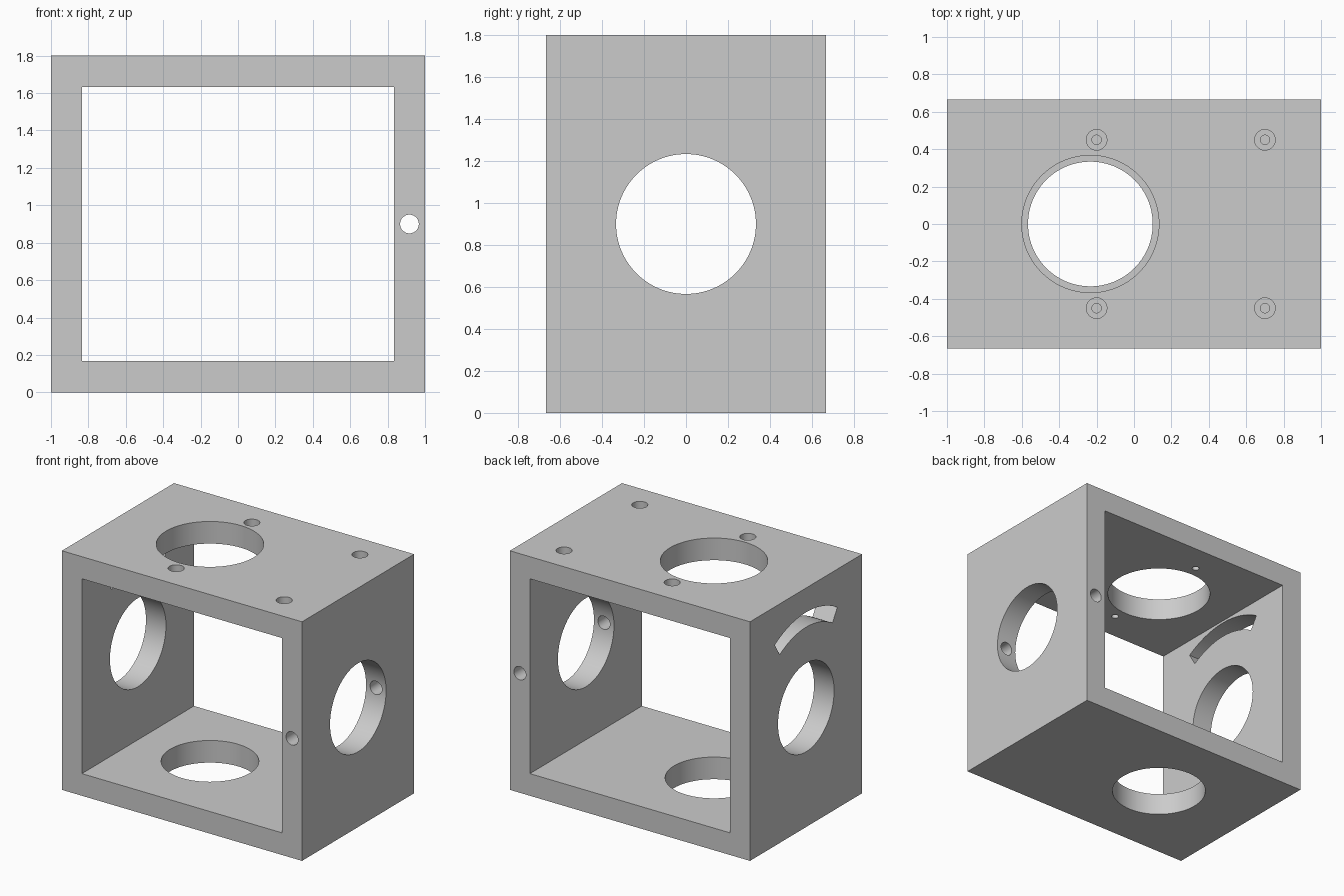
import bpy
import bmesh
from math import pi, sin, cos, radians
from mathutils import Matrix, Vector

if "Cube" in bpy.data.objects:
    bpy.data.objects.remove(bpy.data.objects["Cube"], do_unlink=True)

U = 1 / 60                      # one design unit
W, D, H, WALL = 120 * U, 80 * U, 108 * U, 10 * U
MID = H / 2

grey = bpy.data.materials.new("plain grey")
grey.use_nodes = True
grey.diffuse_color = (0.6, 0.6, 0.6, 1)
grey.node_tree.nodes["Principled BSDF"].inputs["Base Color"].default_value = (0.6, 0.6, 0.6, 1)


def new_object(name, bm):
    bmesh.ops.recalc_face_normals(bm, faces=bm.faces)
    mesh = bpy.data.meshes.new(name)
    bm.to_mesh(mesh)
    bm.free()
    obj = bpy.data.objects.new(name, mesh)
    bpy.context.collection.objects.link(obj)
    mesh.materials.append(grey)
    return obj


def box(name, size, centre):
    bm = bmesh.new()
    bmesh.ops.create_cube(bm, size=1, matrix=Matrix.Translation(centre) @ Matrix.Diagonal((*size, 1)))
    return new_object(name, bm)


def cylinder(name, radius, length, centre, axis="Z", sides=96):
    turn = {"X": Matrix.Rotation(pi / 2, 4, "Y"),
            "Y": Matrix.Rotation(pi / 2, 4, "X"),
            "Z": Matrix.Identity(4)}[axis]
    bm = bmesh.new()
    bmesh.ops.create_cone(bm, cap_ends=True, segments=sides, radius1=radius, radius2=radius,
                          depth=length, matrix=Matrix.Translation(centre) @ turn)
    return new_object(name, bm)


def arc_slot(name, inner, outer, half_angle, x0, x1, steps=24):
    # Curved slot profile around the side hole, extruded along x
    bm = bmesh.new()
    angles = [half_angle * (2 * i / steps - 1) for i in range(steps + 1)]
    ring = [(outer, a) for a in angles] + [(inner, a) for a in reversed(angles)]
    face = bm.faces.new([bm.verts.new((x0, r * sin(a), MID + r * cos(a))) for r, a in ring])
    out = bmesh.ops.extrude_face_region(bm, geom=[face])
    moved = [v for v in out["geom"] if isinstance(v, bmesh.types.BMVert)]
    bmesh.ops.translate(bm, verts=moved, vec=Vector((x1 - x0, 0, 0)))
    return new_object(name, bm)


def cut(target, cutter):
    cutter.hide_render = True
    mod = target.modifiers.new(cutter.name, "BOOLEAN")
    mod.operation = "DIFFERENCE"
    mod.solver = "EXACT"
    mod.object = cutter
    bpy.context.view_layer.objects.active = target
    bpy.ops.object.modifier_apply(modifier=mod.name)
    bpy.data.objects.remove(cutter, do_unlink=True)


# Open rectangular frame
frame = box("box_frame", (W, D, H), (0, 0, MID))
cut(frame, box("opening", (W - 2 * WALL, D * 2, H - 2 * WALL), (0, 0, MID)))

# Large holes: both sides, floor, and a slightly wider one in the top
cut(frame, cylinder("side_holes", 20 * U, W * 1.2, (0, 0, MID), "X"))
cut(frame, cylinder("floor_hole", 20 * U, WALL * 2, (-14 * U, 0, WALL / 2)))
cut(frame, cylinder("top_hole", 22 * U, WALL * 2, (-14 * U, 0, H - WALL / 2)))

# Curved slot through the right wall
cut(frame, arc_slot("curved_slot", 36.3 * U, 43 * U, radians(31.3), -W / 2 - WALL, -W / 2 + 2 * WALL))

# Long pin hole along the left wall
cut(frame, cylinder("pin_hole", 3 * U, D * 1.2, (W / 2 - WALL / 2, 0, MID), "Y", 48))

# Counterbored screw holes in the top
for x in (-12 * U, 42 * U):
    for y in (-27 * U, 27 * U):
        cut(frame, cylinder("screw_hole", 1.5 * U, WALL * 2, (x, y, H - WALL / 2), "Z", 32))
        cut(frame, cylinder("counterbore", 3.3 * U, 12 * U, (x, y, H), "Z", 48))

# Smooth round walls with crisp edges
bpy.ops.object.select_all(action="DESELECT")
frame.select_set(True)
bpy.context.view_layer.objects.active = frame
bpy.ops.object.shade_smooth_by_angle(angle=radians(30))
